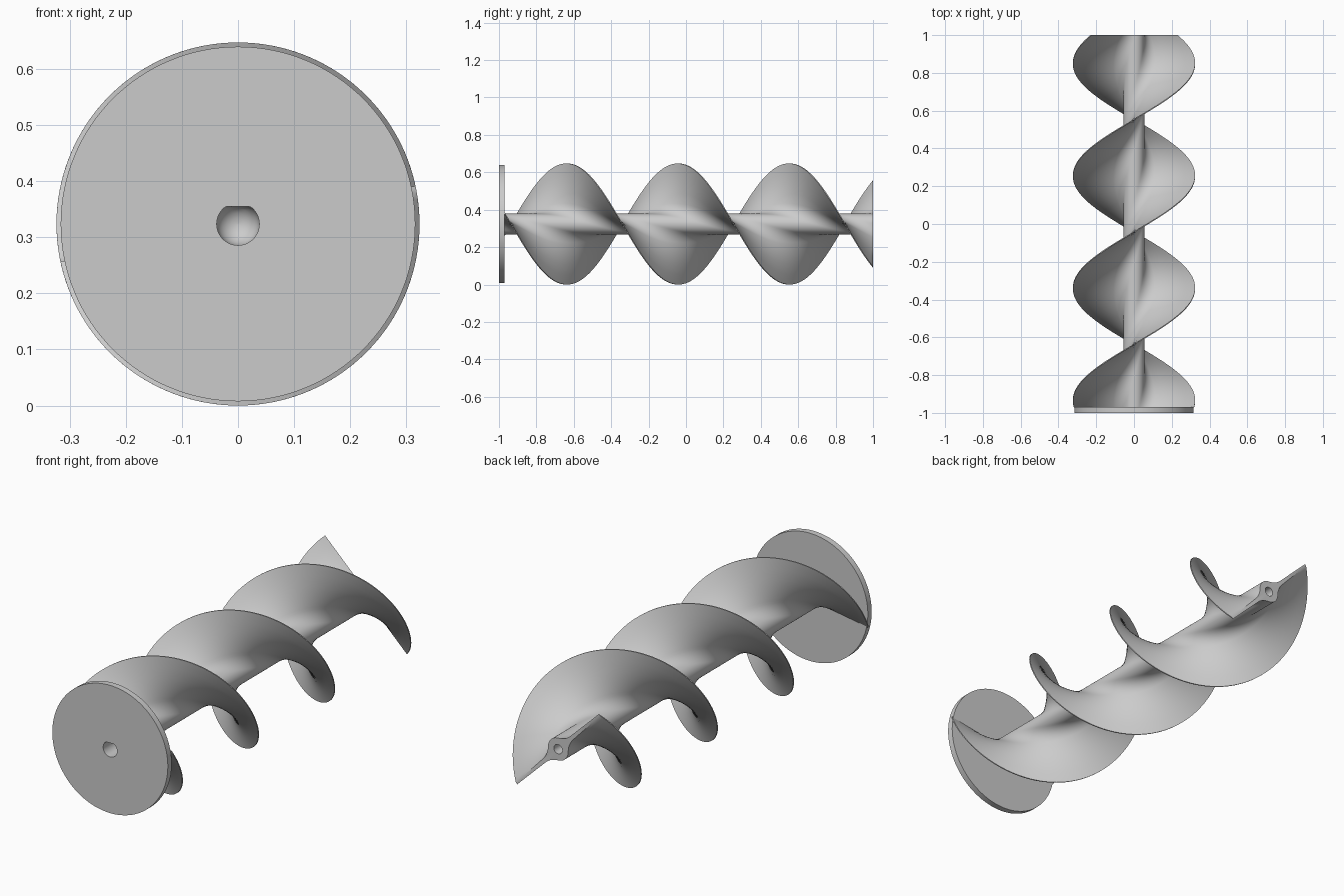
import bpy, bmesh, math

if "Cube" in bpy.data.objects:
    bpy.data.objects.remove(bpy.data.objects["Cube"])

CZ = 0.3235            # axis height
R_BLADE = 0.3235
R_HUB = 0.055
PITCH = 1.19

grey = bpy.data.materials.new("plain_grey")
grey.diffuse_color = (0.6, 0.6, 0.6, 1)
grey.use_nodes = True
grey.node_tree.nodes["Principled BSDF"].inputs["Base Color"].default_value = grey.diffuse_color


def finish(bm, name):
    bmesh.ops.recalc_face_normals(bm, faces=bm.faces)
    me = bpy.data.meshes.new(name)
    bm.to_mesh(me)
    bm.free()
    me.materials.append(grey)
    ob = bpy.data.objects.new(name, me)
    bpy.context.collection.objects.link(ob)
    return ob


def skin(rings, name):
    """Join closed rings of points into a capped solid."""
    bm = bmesh.new()
    loops = [[bm.verts.new(p) for p in ring] for ring in rings]
    n = len(loops[0])
    for a, b in zip(loops, loops[1:]):
        for i in range(n):
            j = (i + 1) % n
            bm.faces.new((a[i], a[j], b[j], b[i]))
    bm.faces.new(loops[0])
    bm.faces.new(loops[-1][::-1])
    return finish(bm, name)


def lathe(profile, name, n=96, flat=None):
    """Revolve (y, radius) pairs about the axis, optionally cut flat on top."""
    rings = []
    for y, r in profile:
        ring = []
        for i in range(n):
            a = 2 * math.pi * i / n
            z = r * math.sin(a)
            ring.append((r * math.cos(a), y, CZ + (z if flat is None else min(z, flat))))
        rings.append(ring)
    return skin(rings, name)


def cut(ob, cutter):
    mod = ob.modifiers.new("hole", 'BOOLEAN')
    mod.operation = 'DIFFERENCE'
    mod.solver = 'EXACT'
    mod.object = cutter
    bpy.context.view_layer.objects.active = ob
    bpy.ops.object.modifier_apply(modifier=mod.name)


def smooth(ob):
    bpy.ops.object.select_all(action='DESELECT')
    ob.select_set(True)
    bpy.context.view_layer.objects.active = ob
    bpy.ops.object.shade_smooth_by_angle(angle=math.radians(35))


# Cross-section: round hub, concave fillet, thin tapering blade
quarter = []
for i in range(7):
    a = math.radians(90 - 45 * i / 6)
    quarter.append((R_HUB * math.cos(a), R_HUB * math.sin(a)))
for i in range(1, 7):
    a = math.radians(45 - 45 * i / 6)
    quarter.append((0.1096 - 0.1 * math.sin(a), 0.11 - 0.1 * math.cos(a)))
quarter += [(0.16, 0.0088), (0.215, 0.0075), (0.27, 0.0062), (R_BLADE, 0.005)]
half = [(-u, t) for u, t in quarter[:0:-1]] + quarter
section = half + [(u, -t) for u, t in half[::-1]]

# Twin-flight screw: section twisted along the axis
STEPS = 220
rings = []
for k in range(STEPS + 1):
    y = -0.972 + 1.972 * k / STEPS
    th = -2 * math.pi * (y - 0.85) / PITCH
    c, s = math.cos(th), math.sin(th)
    rings.append([(u * c - t * s, y, CZ + u * s + t * c) for u, t in section])
screw = skin(rings, "screw_flights")

# End disc
disc = lathe([(-1.0, 0.316), (-0.97, 0.316)], "end_disc", 128)


# Round-bottomed sockets: D-shaped at the front, round at the back
def socket(y0, y1, r, direction, name, flat=None):
    prof = [(y0, r), (y1, r)]
    for i in range(1, 7):
        a = math.radians(88 * i / 6)
        prof.append((y1 + direction * r * math.sin(a), r * math.cos(a)))
    return lathe(prof, name, 48, flat)


front_socket = socket(-1.05, -0.8, 0.038, 1, "front_socket_cutter", 0.031)
back_socket = socket(1.05, 0.9, 0.023, -1, "back_socket_cutter")
cut(disc, front_socket)
cut(screw, front_socket)
cut(screw, back_socket)
for c in (front_socket, back_socket):
    bpy.data.objects.remove(c)

smooth(screw)
smooth(disc)
